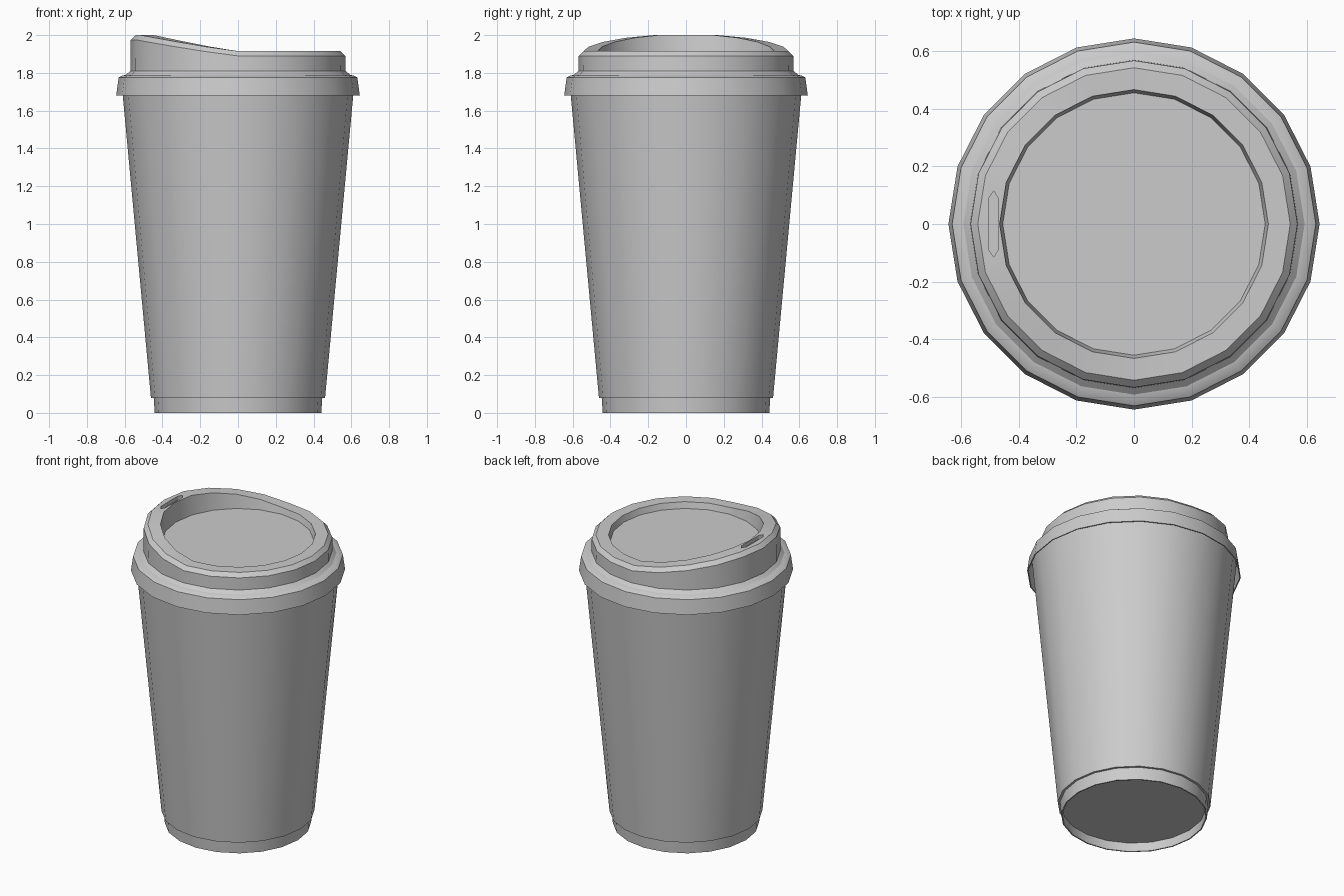
import bpy
import bmesh
from math import cos, sin, tau, radians

SIDES = 20

if "Cube" in bpy.data.objects:
    bpy.data.objects.remove(bpy.data.objects["Cube"], do_unlink=True)

grey = bpy.data.materials.new("light_grey")
grey.use_nodes = True
grey.diffuse_color = (0.6, 0.6, 0.6, 1)
grey.node_tree.nodes["Principled BSDF"].inputs["Base Color"].default_value = (0.6, 0.6, 0.6, 1)


def make_object(name, bm):
    bmesh.ops.recalc_face_normals(bm, faces=bm.faces[:])
    mesh = bpy.data.meshes.new(name)
    bm.to_mesh(mesh)
    bm.free()
    mesh.materials.append(grey)
    ob = bpy.data.objects.new(name, mesh)
    bpy.context.scene.collection.objects.link(ob)
    return ob


def select_only(ob):
    bpy.ops.object.select_all(action="DESELECT")
    ob.select_set(True)
    bpy.context.view_layer.objects.active = ob


def smooth(ob):
    select_only(ob)
    bpy.ops.object.shade_smooth_by_angle(angle=radians(22))


def lathe(name, profile, lift=None):
    """Turn (radius, height) points into a closed solid with flat end caps."""
    bm = bmesh.new()
    rings = []
    for r, z in profile:
        ring = []
        for i in range(SIDES):
            a = tau * i / SIDES
            dz = lift(r, z, a) if lift else 0
            ring.append(bm.verts.new((r * cos(a), r * sin(a), z + dz)))
        rings.append(ring)
    for low, high in zip(rings, rings[1:]):
        for i in range(SIDES):
            j = (i + 1) % SIDES
            bm.faces.new((low[i], low[j], high[j], high[i]))
    bm.faces.new(rings[0])
    bm.faces.new(rings[-1])
    return make_object(name, bm)


# Cup base with a recessed underside
cup_base = lathe("cup_base", [(0.435, 0.06), (0.433, 0), (0.441, 0), (0.447, 0.09)])
smooth(cup_base)

# Tapered body sleeve, tucked up under the lid
body_sleeve = lathe("body_sleeve", [(0.461, 0.08), (0.618, 1.765)])
smooth(body_sleeve)


# Lid: the rim rises smoothly towards the drinking side
def rim_lift(r, z, a):
    if z < 1.885:
        return 0
    toward = max(0, -cos(a))
    return 0.085 * min(1, (toward / cos(tau / SIDES)) ** 1.15)


lid = lathe("lid", [
    (0.610, 1.765), (0.622, 1.765), (0.638, 1.68), (0.645, 1.68),
    (0.632, 1.775), (0.615, 1.785), (0.593, 1.79), (0.57, 1.81),
    (0.568, 1.89), (0.543, 1.915), (0.467, 1.915), (0.456, 1.875),
], rim_lift)

# Drinking slot cut into the raised rim
bm = bmesh.new()
outline = [(0, 0.115), (0.016, 0.09), (0.018, 0), (0.016, -0.09),
           (0, -0.115), (-0.016, -0.09), (-0.018, 0), (-0.016, 0.09)]
slot = bm.faces.new([bm.verts.new((x - 0.488, y, 1.975)) for x, y in outline])
top = bmesh.ops.extrude_face_region(bm, geom=[slot])["geom"]
bmesh.ops.translate(bm, vec=(0, 0, 0.08),
                    verts=[v for v in top if isinstance(v, bmesh.types.BMVert)])
cutter = make_object("slot_cutter", bm)
cutter.hide_render = True

cut = lid.modifiers.new("drinking_slot", "BOOLEAN")
cut.operation = "DIFFERENCE"
cut.solver = "EXACT"
cut.object = cutter
select_only(lid)
bpy.ops.object.modifier_apply(modifier=cut.name)
bpy.data.objects.remove(cutter, do_unlink=True)
smooth(lid)
